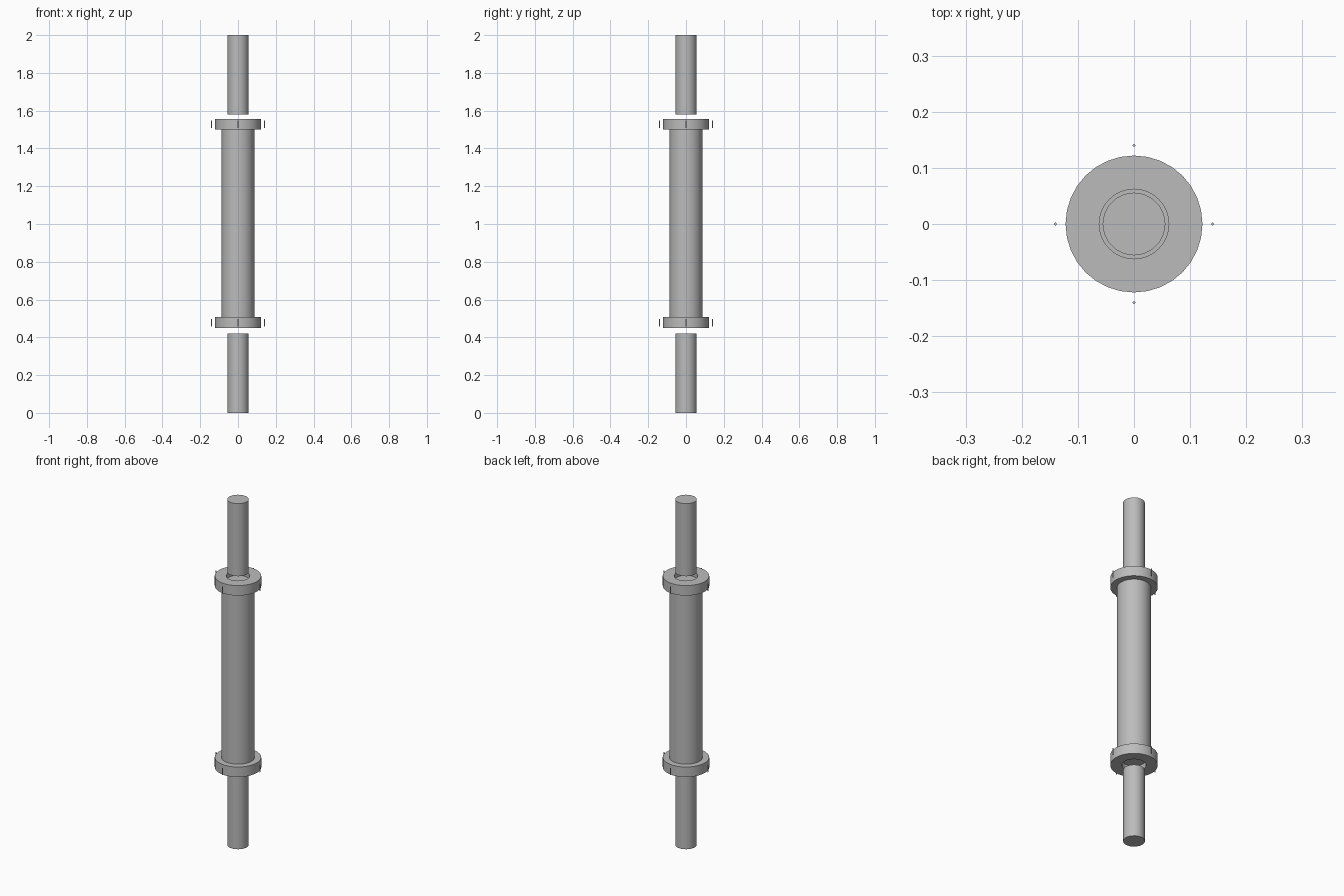
import bpy
import bmesh
import math

cube = bpy.data.objects.get("Cube")
if cube:
    bpy.data.objects.remove(cube, do_unlink=True)

grey = bpy.data.materials.new("grey metal")
grey.use_nodes = True
colour = (0.5, 0.5, 0.5, 1.0)
grey.diffuse_color = colour
grey.node_tree.nodes["Principled BSDF"].inputs["Base Color"].default_value = colour


def finish(obj):
    """Give the part its colour and smooth its round walls."""
    obj.data.materials.append(grey)
    bpy.ops.object.select_all(action="DESELECT")
    obj.select_set(True)
    bpy.context.view_layer.objects.active = obj
    bpy.ops.object.shade_smooth_by_angle(angle=math.radians(35))


def cylinder(name, radius, low, high, sides, x=0, y=0):
    bpy.ops.mesh.primitive_cylinder_add(
        vertices=sides, radius=radius, depth=high - low,
        location=(x, y, (low + high) / 2))
    obj = bpy.context.object
    obj.name = name
    finish(obj)


def ring(name, outer, inner, low, high, sides):
    """Closed collar: a rectangular profile swept around z."""
    bm = bmesh.new()
    profile = [(outer, low), (outer, high), (inner, high), (inner, low)]
    loops = []
    for i in range(sides):
        a = math.tau * i / sides
        loops.append([bm.verts.new((r * math.cos(a), r * math.sin(a), z))
                      for r, z in profile])
    for i in range(sides):
        here, there = loops[i], loops[(i + 1) % sides]
        for j in range(4):
            k = (j + 1) % 4
            bm.faces.new((here[j], there[j], there[k], here[k]))
    bmesh.ops.recalc_face_normals(bm, faces=bm.faces)
    mesh = bpy.data.meshes.new(name)
    bm.to_mesh(mesh)
    bm.free()
    obj = bpy.data.objects.new(name, mesh)
    bpy.context.collection.objects.link(obj)
    finish(obj)


# Main barrel, whose ends sit halfway inside the collars
cylinder("barrel", 0.087, 0.48, 1.53, 32)

# Rods floating just clear of the collars
cylinder("lower_rod", 0.056, 0.0, 0.42, 20)
cylinder("upper_rod", 0.056, 1.58, 2.0, 20)

# Collars, each with four thin pins around it
for label, middle in (("lower", 0.478), ("upper", 1.528)):
    ring(label + "_collar", 0.122, 0.062, middle - 0.029, middle + 0.029, 32)
    for n, side in enumerate(("left", "back", "right", "front")):
        a = n * math.pi / 2
        cylinder(f"{label}_{side}_pin", 0.0025, middle - 0.02, middle + 0.02, 8,
                 0.14 * math.cos(a), 0.14 * math.sin(a))
